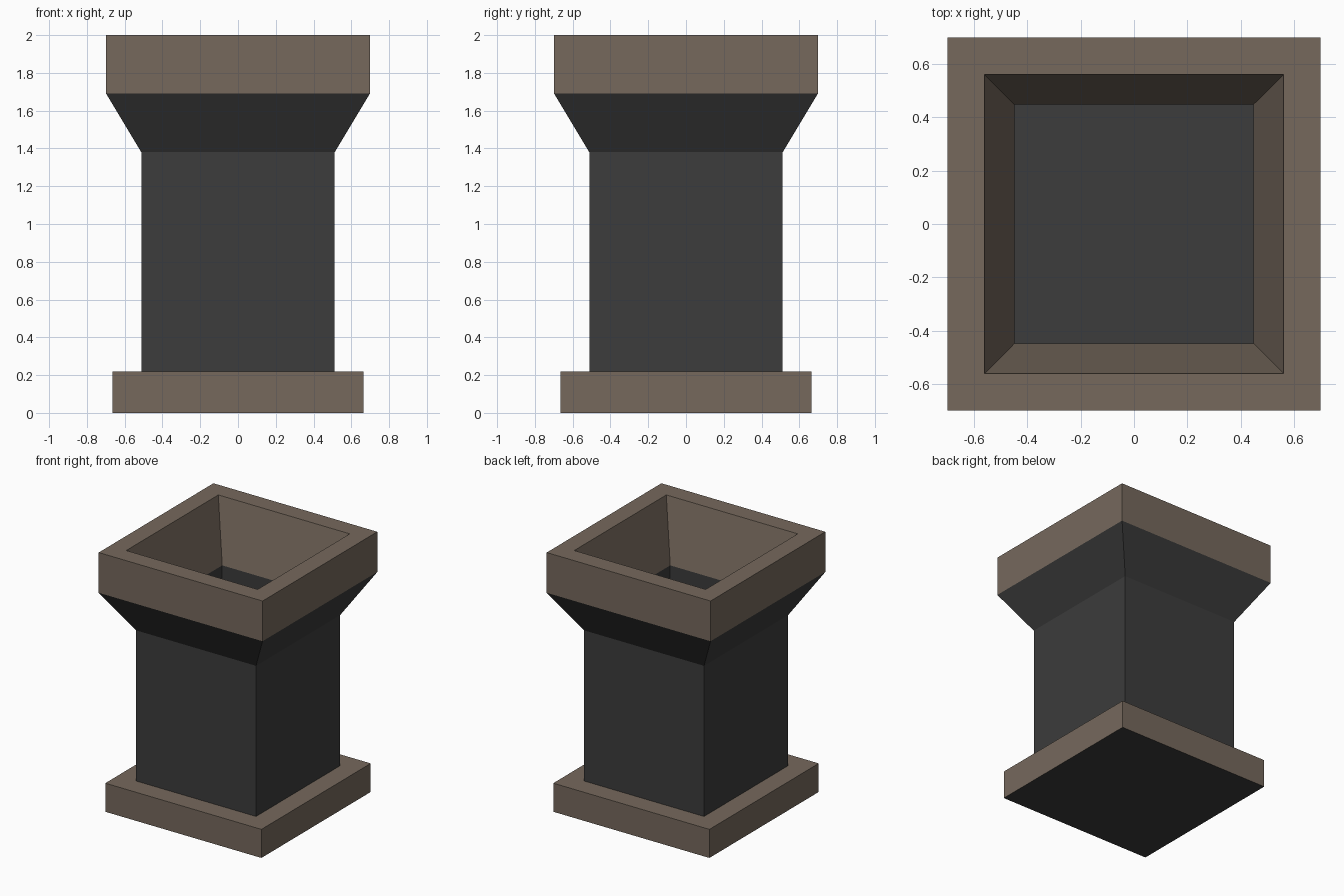
import bpy
import bmesh

if "Cube" in bpy.data.objects:
    bpy.data.objects.remove(bpy.data.objects["Cube"])


def material(name, rgb):
    m = bpy.data.materials.new(name)
    m.diffuse_color = (*rgb, 1.0)
    m.use_nodes = True
    m.node_tree.nodes["Principled BSDF"].inputs["Base Color"].default_value = m.diffuse_color
    return m


STONE = material("brown_stone", (0.18, 0.14, 0.108))
DARK = material("dark_stone", (0.045, 0.045, 0.045))


def square_loft(name, profile, mat, cap_start=None, cap_end=None):
    """Sweep a (half width, z) profile around a square; caps take a material."""
    mesh = bpy.data.meshes.new(name)
    mats = [mat]
    bm = bmesh.new()
    corners = [(-1, -1), (1, -1), (1, 1), (-1, 1)]
    rings = [[bm.verts.new((cx * r, cy * r, z)) for cx, cy in corners]
             for r, z in profile]
    for low, high in zip(rings, rings[1:]):
        for i in range(4):
            j = (i + 1) % 4
            bm.faces.new((low[i], low[j], high[j], high[i]))
    for ring, cap in ((rings[0][::-1], cap_start), (rings[-1], cap_end)):
        if cap:
            if cap not in mats:
                mats.append(cap)
            bm.faces.new(ring).material_index = mats.index(cap)
    bm.to_mesh(mesh)
    bm.free()
    for m in mats:
        mesh.materials.append(m)
    obj = bpy.data.objects.new(name, mesh)
    bpy.context.collection.objects.link(obj)
    return obj


# Plinth with dark underside
square_loft("base", [(0.665, 0), (0.665, 0.22), (0.512, 0.22)],
            STONE, cap_start=DARK)

# Square shaft flaring out under the rim
square_loft("shaft", [(0.512, 0.22), (0.512, 1.38), (0.698, 1.69)], DARK)

# Rim with sloping funnel mouth
square_loft("rim", [(0.698, 1.69), (0.698, 2.0), (0.56, 2.0), (0.448, 1.53)], STONE)

# Hollow inside the shaft
square_loft("flue", [(0.448, 1.53), (0.448, 0.22)], DARK, cap_end=DARK)
